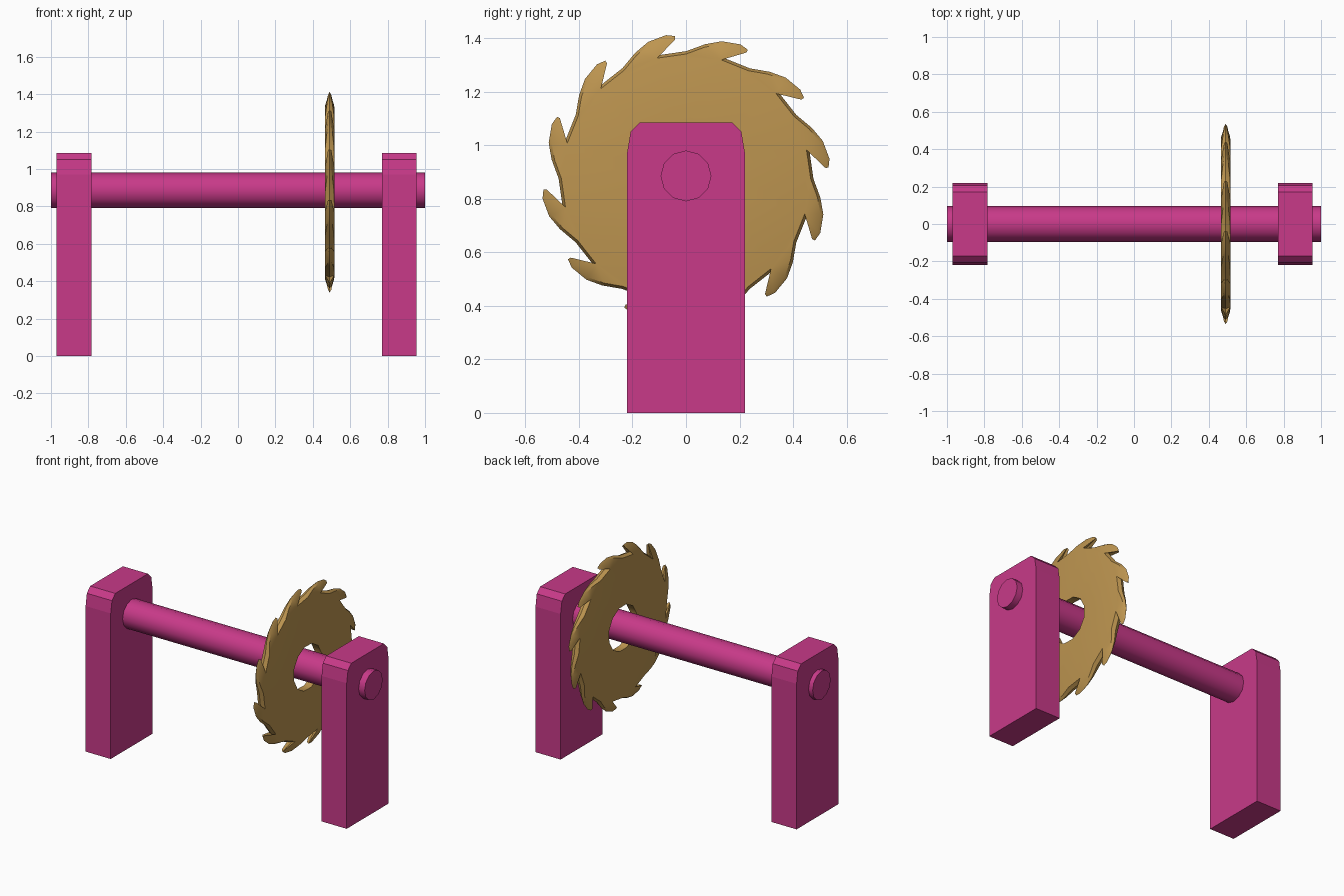
import bpy, bmesh
from math import sin, cos, radians, pi

if "Cube" in bpy.data.objects:
    bpy.data.objects.remove(bpy.data.objects["Cube"])


def material(name, color):
    m = bpy.data.materials.new(name)
    m.diffuse_color = color
    m.use_nodes = True
    m.node_tree.nodes["Principled BSDF"].inputs["Base Color"].default_value = m.diffuse_color
    return m


PINK = material("pink_paint", (0.58, 0.042, 0.25, 1))
GOLD = material("brass", (0.51, 0.30, 0.08, 1))


def finish(bm, name, mat, loc, smooth=None):
    bmesh.ops.recalc_face_normals(bm, faces=bm.faces)
    me = bpy.data.meshes.new(name)
    bm.to_mesh(me)
    bm.free()
    me.materials.append(mat)
    ob = bpy.data.objects.new(name, me)
    ob.location = loc
    bpy.context.collection.objects.link(ob)
    if smooth:
        bpy.ops.object.select_all(action='DESELECT')
        ob.select_set(True)
        bpy.context.view_layer.objects.active = ob
        bpy.ops.object.shade_smooth_by_angle(angle=radians(smooth))
    return ob


def extrude_x(name, profile, length, mat, loc, smooth=None):
    """Extrude a closed (y, z) profile along x, centred on loc."""
    bm = bmesh.new()
    ends = [[bm.verts.new((s * length / 2, y, z)) for y, z in profile] for s in (-1, 1)]
    n = len(profile)
    for ring in ends:
        bm.faces.new(ring)
    a, b = ends
    for i in range(n):
        j = (i + 1) % n
        bm.faces.new((a[i], a[j], b[j], b[i]))
    return finish(bm, name, mat, loc, smooth)


# Posts with chamfered tops
half = [(0.22, 0), (0.22, 0.97), (0.207, 1.05), (0.172, 1.085)]
post = half + [(-y, z) for y, z in reversed(half)]
extrude_x("left_post", post, 0.185, PINK, (-0.877, 0, 0))
extrude_x("right_post", post, 0.185, PINK, (0.863, 0, 0))

# Axle
circle = [(0.095 * cos(i * pi / 6), 0.095 * sin(i * pi / 6)) for i in range(12)]
extrude_x("axle", circle, 2.0, PINK, (0, 0, 0.885), smooth=40)

# Saw blade: one tooth as (angle from tip, radius), gullet first, tip last
TEETH, HOLE, T = 12, 0.15, 0.025
tooth = [(39, 0.473), (25.5, 0.476), (17.5, 0.507), (11, 0.53), (3.5, 0.541), (0, 0.534)]
P = len(tooth)


def half_thickness(r):
    return T - 0.018 * max(0, (r - 0.473) / 0.068)


bm = bmesh.new()


def ring_vert(x, r, deg):
    return bm.verts.new((x, r * cos(radians(deg)), r * sin(radians(deg))))


points = [(64.4 - 30 * k + a, r) for k in range(TEETH) for a, r in tooth]
N = len(points)
rim = [ring_vert(0, r, a) for a, r in points]
holes = []
for side in (-1, 1):
    outer = [ring_vert(side * half_thickness(r), r * 0.978, a) for a, r in points]
    hole = [ring_vert(side * T, HOLE, points[k * P][0]) for k in range(TEETH)]
    holes.append(hole)
    for k in range(TEETH):
        g0, g1 = outer[k * P], outer[(k + 1) * P % N]
        bm.faces.new((hole[k], hole[(k + 1) % TEETH], g1, g0))
        # tooth fanned from the following gullet
        for i in range(P - 1):
            bm.faces.new((g1, outer[k * P + i], outer[k * P + i + 1]))
    # bevel from the flat side to the sharp rim
    for i in range(N):
        j = (i + 1) % N
        bm.faces.new((outer[i], outer[j], rim[j], rim[i]))
for k in range(TEETH):
    j = (k + 1) % TEETH
    bm.faces.new((holes[0][k], holes[0][j], holes[1][j], holes[1][k]))
finish(bm, "saw_blade", GOLD, (0.49, 0, 0.875), smooth=30)
